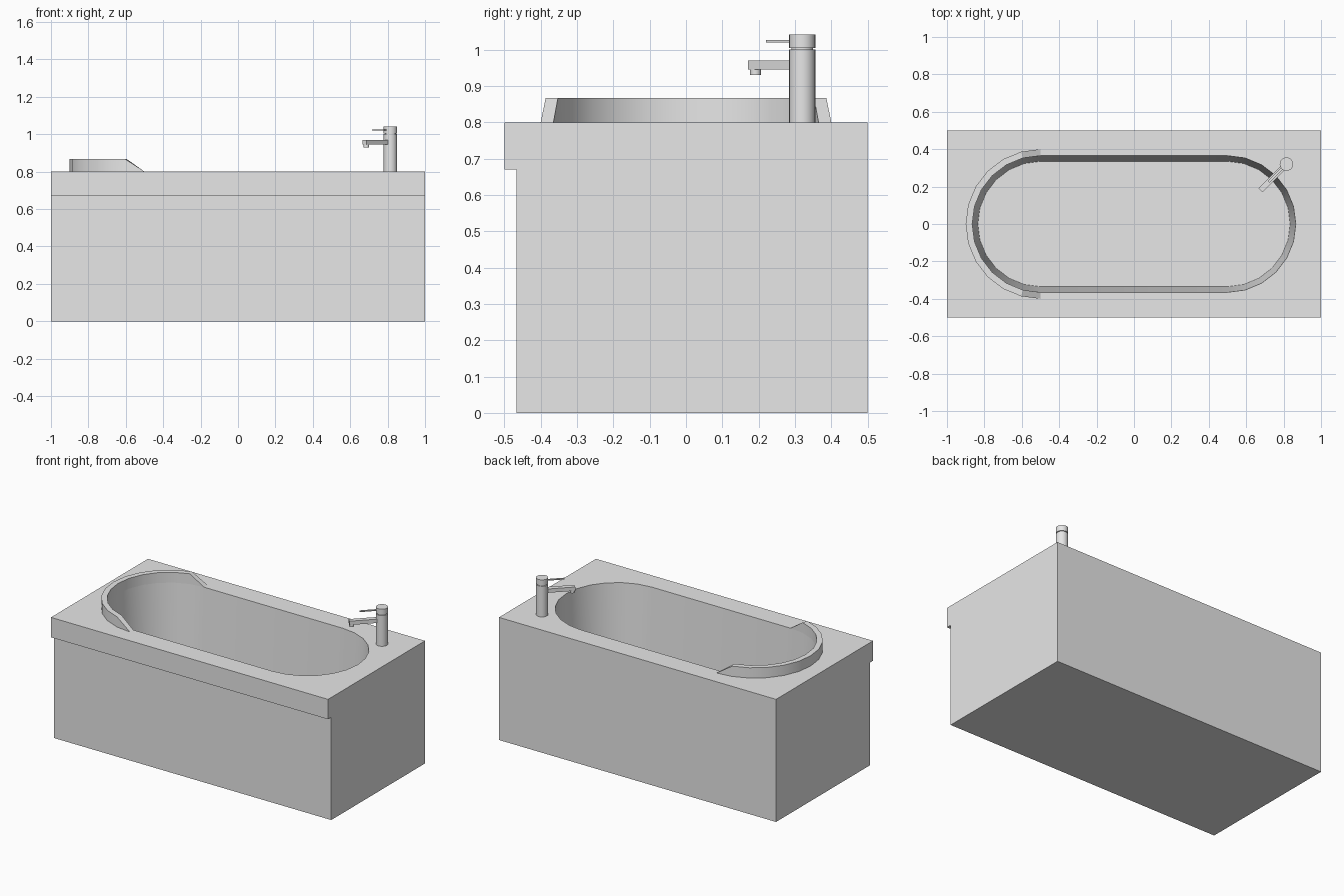
import bpy, bmesh
from math import sin, cos, pi, radians
from mathutils import Matrix, Vector

if "Cube" in bpy.data.objects:
    bpy.data.objects.remove(bpy.data.objects["Cube"])

grey = bpy.data.materials.new("plain grey")
grey.use_nodes = True
grey.diffuse_color = (0.8, 0.8, 0.8, 1)
grey.node_tree.nodes["Principled BSDF"].inputs["Base Color"].default_value = (0.8, 0.8, 0.8, 1)

RIM, FLOOR, RADIUS, HALF, STEPS = 0.8, 0.2, 0.365, 0.5, 12


def finish(name, bm):
    bmesh.ops.recalc_face_normals(bm, faces=bm.faces)
    mesh = bpy.data.meshes.new(name)
    bm.to_mesh(mesh)
    bm.free()
    mesh.materials.append(grey)
    ob = bpy.data.objects.new(name, mesh)
    bpy.context.collection.objects.link(ob)
    return ob


def activate(ob):
    bpy.ops.object.select_all(action='DESELECT')
    ob.select_set(True)
    bpy.context.view_layer.objects.active = ob


def smooth(ob):
    activate(ob)
    bpy.ops.object.shade_smooth_by_angle(angle=radians(30))


def loft(name, rings):
    """Closed solid through a list of equal rings of points."""
    bm = bmesh.new()
    loops = [[bm.verts.new(p) for p in ring] for ring in rings]
    n = len(loops[0])
    for a, b in zip(loops, loops[1:]):
        for i in range(n):
            bm.faces.new((a[i], a[(i + 1) % n], b[(i + 1) % n], b[i]))
    bm.faces.new(loops[0])
    bm.faces.new(loops[-1])
    return finish(name, bm)


def cylinder(name, x, y, r, z0, z1, sides=24):
    bm = bmesh.new()
    bmesh.ops.create_cone(bm, cap_ends=True, segments=sides, radius1=r, radius2=r,
                          depth=z1 - z0, matrix=Matrix.Translation((x, y, (z0 + z1) / 2)))
    ob = finish(name, bm)
    smooth(ob)
    return ob


def bar(name, origin, angle, d0, d1, width, z0, z1):
    """Box running outward from origin in the given direction."""
    bm = bmesh.new()
    mat = (Matrix.Translation((*origin, (z0 + z1) / 2)) @ Matrix.Rotation(angle, 4, 'Z')
           @ Matrix.Translation(((d0 + d1) / 2, 0, 0))
           @ Matrix.Diagonal((d1 - d0, width, z1 - z0, 1)))
    bmesh.ops.create_cube(bm, size=1, matrix=mat)
    return finish(name, bm)


def stadium(r, z):
    pts = []
    for cx, start in ((HALF, -pi / 2), (-HALF, pi / 2)):
        for i in range(STEPS + 1):
            a = start + pi * i / STEPS
            pts.append((cx + r * cos(a), r * sin(a), z))
    return pts


# Tub surround with an overhanging front lip
profile = [(-0.467, 0), (0.5, 0), (0.5, RIM), (-0.5, RIM), (-0.5, 0.67), (-0.467, 0.67)]
tub = loft("tub", [[(x, y, z) for y, z in profile] for x in (-1, 1)])

# Basin hollow, slightly tapered toward the floor
cutter = loft("basin_cutter", [stadium(RADIUS - 0.03, FLOOR), stadium(RADIUS, RIM),
                               stadium(RADIUS, RIM + 0.1)])
cutter.hide_render = True
cut = tub.modifiers.new("basin", 'BOOLEAN')
cut.operation = 'DIFFERENCE'
cut.solver = 'EXACT'
cut.object = cutter
activate(tub)
bpy.ops.object.modifier_apply(modifier="basin")
bpy.data.objects.remove(cutter)
smooth(tub)

# Raised headrest around one end, sloping down at its tips
bm = bmesh.new()
sections = []
for i in range(STEPS + 1):
    a = pi / 2 + pi * i / STEPS
    inner = Vector((-HALF + RADIUS * cos(a), RADIUS * sin(a), RIM))
    outer = Vector((-HALF + 0.4 * cos(a), 0.4 * sin(a), RIM))
    up = Vector((0, 0, 0 if i in (0, STEPS) else 0.067))
    sections.append([bm.verts.new(p) for p in (inner, inner + up, outer + up, outer)])
for a, b in zip(sections, sections[1:]):
    for i in range(3):
        bm.faces.new((a[i], a[i + 1], b[i + 1], b[i]))
bmesh.ops.remove_doubles(bm, verts=bm.verts, dist=0.0001)
smooth(finish("headrest", bm))

# Mixer tap turned toward the basin
tap, aim = (0.815, 0.32), radians(225)
cylinder("tap_body", *tap, 0.036, RIM, 1.0)
cylinder("tap_neck", *tap, 0.03, 0.995, 1.01)
cylinder("tap_head", *tap, 0.036, 1.005, 1.042)
bar("tap_spout", tap, aim, 0.02, 0.197, 0.03, 0.945, 0.97)
bar("tap_lever", tap, aim, 0.02, 0.135, 0.012, 1.02, 1.026)
cylinder("tap_nozzle", tap[0] + 0.182 * cos(aim), tap[1] + 0.182 * sin(aim),
         0.015, 0.93, 0.95, 16)

# Drain grate on the basin floor
drain = (0.73, 0)
cylinder("drain_plate", *drain, 0.048, FLOOR - 0.01, FLOOR + 0.003)
cylinder("drain_hub", *drain, 0.012, FLOOR, FLOOR + 0.006, 16)
for k in range(8):
    bar(f"drain_spoke_{k + 1}", drain, k * pi / 4, 0.01, 0.044, 0.008, FLOOR, FLOOR + 0.006)
